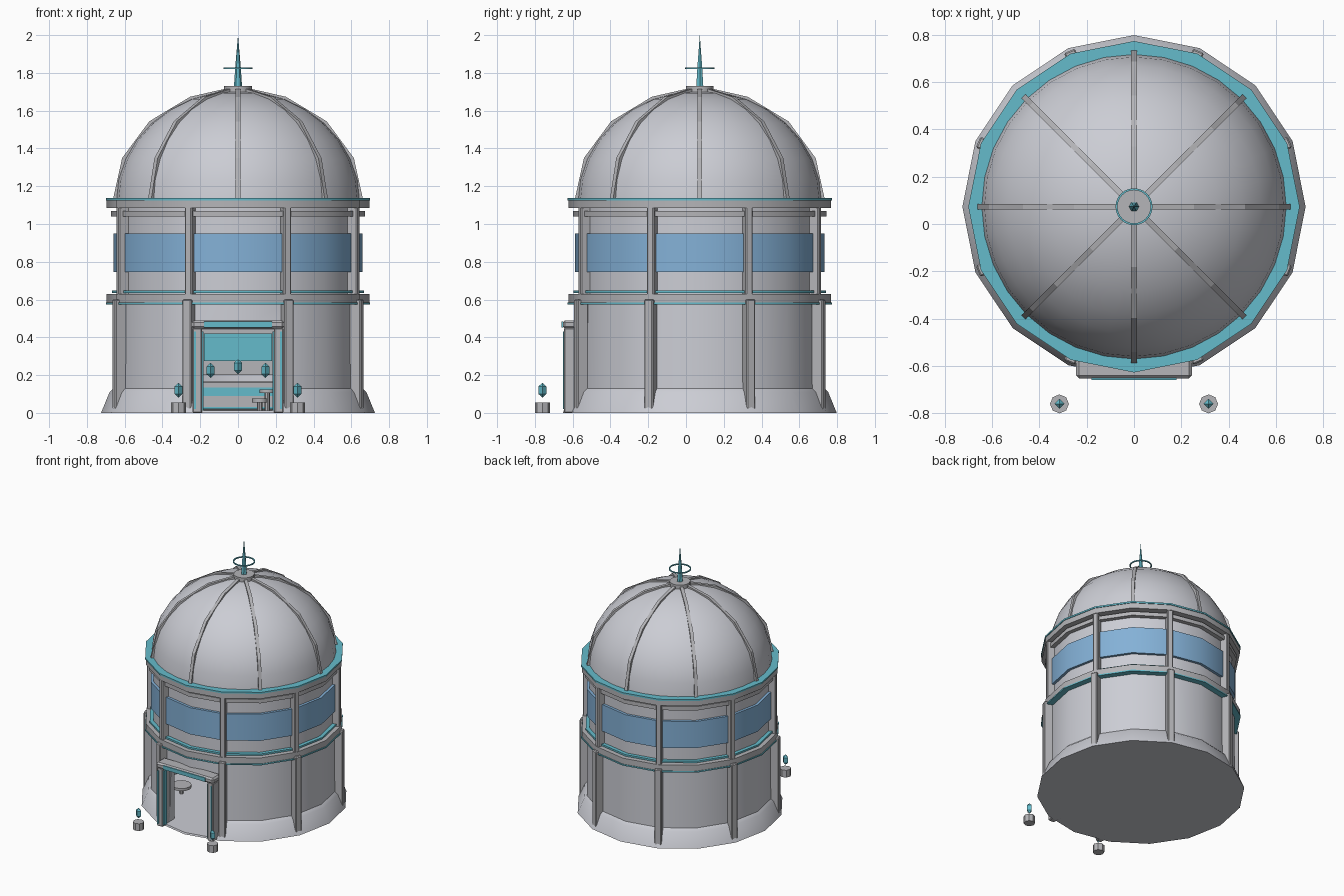
import bpy, bmesh, math
from mathutils import Matrix, Vector

if "Cube" in bpy.data.objects:
    bpy.data.objects.remove(bpy.data.objects["Cube"], do_unlink=True)

CY = 0.073          # centre of the tower in y
SIDES = 16


def material(name, rgb):
    m = bpy.data.materials.new(name)
    m.use_nodes = True
    m.diffuse_color = (*rgb, 1)
    m.node_tree.nodes["Principled BSDF"].inputs["Base Color"].default_value = (*rgb, 1)
    return m


SHELL = material("pale grey", (0.60, 0.61, 0.66))
TRIM = material("stone grey", (0.46, 0.46, 0.48))
CYAN = material("cyan", (0.13, 0.50, 0.60))
GLASS = material("window blue", (0.23, 0.44, 0.68))


def finish(name, bm, mat, smooth=True):
    bmesh.ops.recalc_face_normals(bm, faces=bm.faces[:])
    mesh = bpy.data.meshes.new(name)
    bm.to_mesh(mesh)
    bm.free()
    mesh.materials.append(mat)
    ob = bpy.data.objects.new(name, mesh)
    bpy.context.collection.objects.link(ob)
    if smooth:
        bpy.ops.object.select_all(action='DESELECT')
        ob.select_set(True)
        bpy.context.view_layer.objects.active = ob
        bpy.ops.object.shade_smooth_by_angle(angle=math.radians(35))
    return ob


def lathe(name, profile, mat, at=(0, CY, 0), sides=SIDES, closed=False, smooth=True):
    """Spin (radius, z) points about a vertical axis."""
    bm = bmesh.new()
    verts = [bm.verts.new((r, 0, z)) for r, z in profile]
    pairs = list(zip(verts, verts[1:])) + ([(verts[-1], verts[0])] if closed else [])
    edges = [bm.edges.new(p) for p in pairs]
    bmesh.ops.spin(bm, geom=verts + edges, cent=(0, 0, 0), axis=(0, 0, 1),
                   angle=math.tau, steps=sides, use_merge=True)
    bmesh.ops.remove_doubles(bm, verts=bm.verts[:], dist=1e-5)
    bmesh.ops.translate(bm, verts=bm.verts[:], vec=at)
    return finish(name, bm, mat, smooth)


def disc(name, r, z0, z1, mat, **kw):
    return lathe(name, [(0, z0), (r, z0), (r, z1), (0, z1)], mat, **kw)


def band(name, inner, outer, z0, z1, mat):
    return lathe(name, [(inner, z0), (outer, z0), (outer, z1), (inner, z1)], mat, closed=True)


def box(name, x, y, z, mat, bevel=0.0):
    """Box given as ranges along each axis."""
    bm = bmesh.new()
    mid = [(a + b) / 2 for a, b in (x, y, z)]
    size = [b - a for a, b in (x, y, z)]
    bmesh.ops.create_cube(bm, size=1,
                          matrix=Matrix.Translation(mid) @ Matrix.Diagonal((*size, 1)))
    if bevel:
        bmesh.ops.bevel(bm, geom=bm.edges[:], offset=bevel, segments=1, affect='EDGES')
    return finish(name, bm, mat, False)


def gem(name, x, y, z):
    lathe(name, [(0, z - 0.04), (0.021, z - 0.02), (0.021, z + 0.02), (0, z + 0.04)],
          CYAN, at=(x, y, 0), sides=4, smooth=False)


# Lower wall: flared hollow shell with a doorway cut through the front
wall = lathe("lower_wall", [(0, 0), (0.725, 0), (0.68, 0.11), (0.66, 0.13), (0.655, 0.58),
                            (0.61, 0.58), (0.61, 0.012), (0, 0.012)], SHELL)
cutter = box("doorway_cutter", (-0.19, 0.19), (-0.75, -0.4), (0.012, 0.44), SHELL)
cutter.hide_render = True
cut = wall.modifiers.new("doorway", 'BOOLEAN')
cut.operation = 'DIFFERENCE'
cut.object = cutter
bpy.context.view_layer.objects.active = wall
bpy.ops.object.modifier_apply(modifier=cut.name)
bpy.data.objects.remove(cutter, do_unlink=True)

# Upper drum, window band, ledges and glowing lines
disc("upper_wall", 0.64, 0.57, 1.09, SHELL)
band("window_band", 0.62, 0.66, 0.745, 0.95, GLASS)
band("middle_ledge", 0.60, 0.695, 0.585, 0.63, TRIM)
band("middle_ledge_lower_line", 0.60, 0.70, 0.575, 0.585, CYAN)
band("middle_ledge_upper_line", 0.62, 0.668, 0.635, 0.648, CYAN)
band("upper_moulding", 0.62, 0.672, 1.04, 1.07, TRIM)
band("cornice", 0.60, 0.695, 1.085, 1.125, TRIM)
band("cornice_line", 0.60, 0.70, 1.125, 1.137, CYAN)

# Dome
BASE_Z, DOME_H = 1.12, 0.585
arc = [math.radians(90 * i / 8) for i in range(9)]
lathe("dome", [(0.645 * math.cos(a), BASE_Z + DOME_H * math.sin(a)) for a in arc],
      SHELL, sides=32)


def rib(name, turn):
    """Square bar bent over the dome in straight runs."""
    bm = bmesh.new()
    rings = []
    for i in range(5):
        a = math.radians(min(22.5 * i, 84))
        ring = []
        for dr, w in ((-0.03, -1), (0.014, -1), (0.014, 1), (-0.03, 1)):
            ring.append(bm.verts.new(((0.65 + dr) * math.cos(a), w * 0.012,
                                      BASE_Z + (DOME_H + dr) * math.sin(a))))
        rings.append(ring)
    for p, q in zip(rings, rings[1:]):
        for k in range(4):
            bm.faces.new((p[k], p[(k + 1) % 4], q[(k + 1) % 4], q[k]))
    bm.faces.new(rings[0])
    bm.faces.new(rings[-1])
    bmesh.ops.transform(bm, verts=bm.verts[:],
                        matrix=Matrix.Translation((0, CY, 0)) @ Matrix.Rotation(turn, 4, 'Z'))
    finish(name, bm, TRIM, False)


def pilaster(name, turn, r, depth, width, z0, z1):
    ob = box(name, (r - depth / 2, r + depth / 2), (-width / 2, width / 2), (z0, z1), TRIM, 0.006)
    ob.data.transform(Matrix.Translation((0, CY, 0)) @ Matrix.Rotation(turn, 4, 'Z'))


for i in range(8):
    turn = math.tau * i / 8
    rib(f"dome_rib_{i + 1}", turn)
    turn += math.tau / 16
    pilaster(f"lower_pilaster_{i + 1}", turn, 0.68, 0.065, 0.05, 0.005, 0.6)
    pilaster(f"upper_pilaster_{i + 1}", turn, 0.66, 0.06, 0.04, 0.6, 1.09)

# Finial
disc("dome_cap", 0.073, 1.68, 1.73, TRIM)
lathe("spire", [(0, 1.72), (0.022, 1.72), (0.014, 1.84), (0, 2.0)], CYAN, sides=6, smooth=False)
lathe("spire_ring", [(0.070, 1.82), (0.078, 1.82), (0.078, 1.828), (0.070, 1.828)],
      CYAN, sides=24, closed=True)

# Door frame
for side, s in (("right", -1), ("left", 1)):
    def span(a, b):
        return tuple(sorted((s * a, s * b)))
    box(f"{side}_door_post", span(0.19, 0.24), (-0.645, -0.55), (0, 0.45), TRIM, 0.005)
    box(f"{side}_post_outer_line", span(0.222, 0.232), (-0.652, -0.643), (0.02, 0.43), CYAN)
    box(f"{side}_post_inner_line", span(0.183, 0.191), (-0.64, -0.6), (0.012, 0.43), CYAN)
    # Lamp beside the path
    disc(f"{side}_lamp_base", 0.04, 0, 0.055, TRIM, at=(s * 0.315, -0.76, 0), sides=8)
    gem(f"{side}_lamp_gem", s * 0.315, -0.76, 0.12)
box("door_lintel", (-0.245, 0.245), (-0.652, -0.55), (0.445, 0.49), TRIM, 0.012)
box("lintel_line", (-0.18, 0.18), (-0.658, -0.651), (0.453, 0.483), CYAN)

# Room inside: counter, display and gems
box("counter", (-0.26, 0.26), (0.15, 0.3), (0.012, 0.17), TRIM, 0.01)
box("counter_stripe", (-0.2, 0.2), (0.143, 0.151), (0.09, 0.135), CYAN)
box("counter_foot_line", (-0.2, 0.2), (0.143, 0.151), (0.02, 0.032), CYAN)
box("display_frame", (-0.25, 0.25), (0.42, 0.46), (0.2, 0.46), TRIM)
box("display_screen", (-0.18, 0.18), (0.412, 0.421), (0.275, 0.42), CYAN)
for i, x in enumerate((-0.145, 0, 0.145)):
    gem(f"counter_gem_{i + 1}", x, 0.22, 0.225 + (0.02 if x == 0 else 0))
for i, (x, y, h) in enumerate(((0.115, -0.1, 0.075), (0.155, 0.06, 0.125), (-0.39, -0.13, 0.08))):
    disc(f"stool_post_{i + 1}", 0.014, 0.012, h - 0.01, TRIM, at=(x, y, 0), sides=8)
    disc(f"stool_seat_{i + 1}", 0.04 if x > 0 else 0.07, h - 0.02, h, TRIM, at=(x, y, 0), sides=12)
